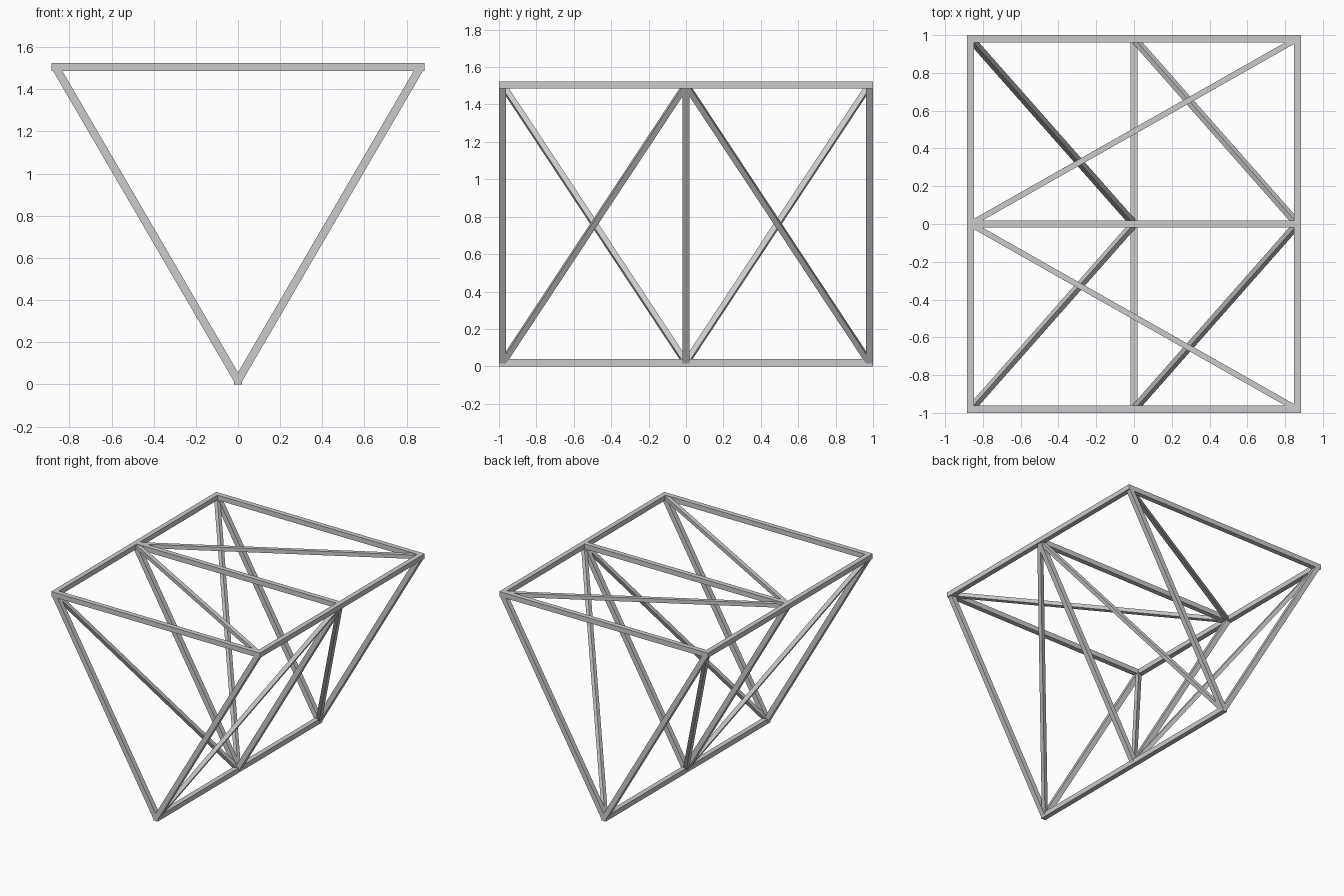
import bpy
from mathutils import Vector, Matrix

if "Cube" in bpy.data.objects:
    bpy.data.objects.remove(bpy.data.objects["Cube"])

W = 0.038              # main bar thickness
D = 0.030              # diagonal brace thickness
HALF = 0.866           # half spacing of the upper chords
ZB, ZT = 0.019, 1.505  # chord centre heights
YE = 1 - W / 2         # end frame position


def bar(name, a, b, w, side):
    """Square bar from a to b, one pair of faces turned towards 'side'."""
    a, b = Vector(a), Vector(b)
    d = (b - a).normalized()
    v = d.cross(Vector(side)).normalized()
    u = v.cross(d)
    bpy.ops.mesh.primitive_cube_add(size=1)
    ob = bpy.context.object
    ob.name = name
    rot = Matrix((u, v, d)).transposed().to_4x4()
    ob.data.transform(Matrix.Translation((a + b) / 2) @ rot
                      @ Matrix.Diagonal((w, w, (b - a).length, 1)))
    return ob


def low(y):
    return (0, y, ZB)


def top(s, y):
    return (s * HALF, y, ZT)


Z = (0, 0, 1)

# long chords
bar("bottom_chord", low(-1), low(1), W, Z)
for s, n in ((-1, "left"), (1, "right")):
    bar(f"{n}_top_chord", top(s, -1), top(s, 1), W, Z)

# triangular frames
for y, n in ((-YE, "front"), (0, "middle"), (YE, "back")):
    bar(f"{n}_frame_top", top(-1, y), top(1, y), W, Z)
    for s, m in ((-1, "left"), (1, "right")):
        bar(f"{n}_frame_{m}_leg", low(y), top(s, y), W, (0, 1, 0))

# diagonal braces in both bays
for e, n in ((-1, "front"), (1, "back")):
    y = e * YE
    slope = ZT - ZB
    bar(f"{n}_top_brace", top(-1, 0), top(1, y), D, Z)
    bar(f"{n}_left_brace", low(0), top(-1, y), D, (-slope, 0, -HALF))
    bar(f"{n}_right_brace", low(y), top(1, 0), D, (slope, 0, -HALF))
